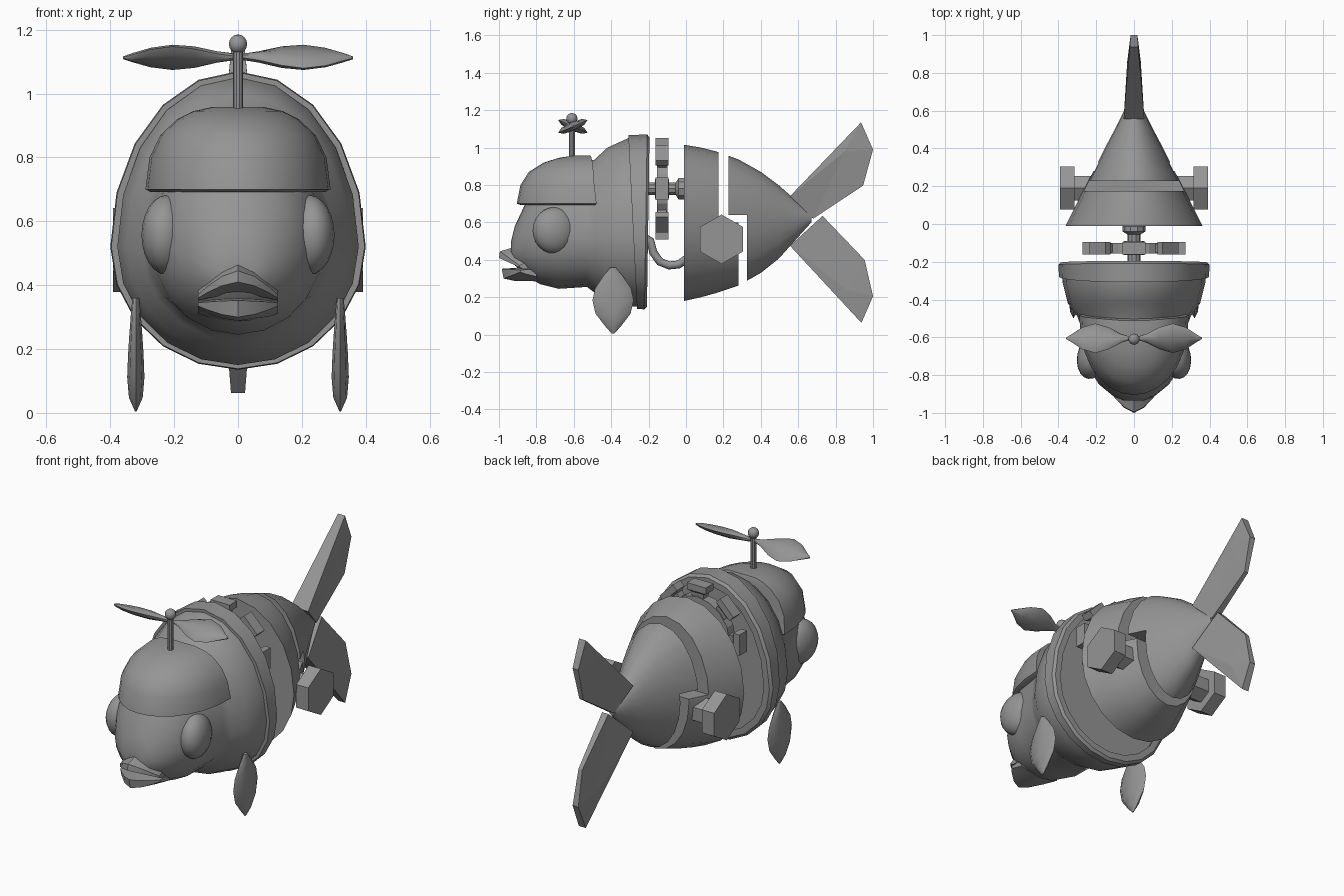
import bpy, bmesh, math
from mathutils import Vector

if "Cube" in bpy.data.objects:
    bpy.data.objects.remove(bpy.data.objects["Cube"])

metal = bpy.data.materials.new("grey_metal")
metal.diffuse_color = (0.3, 0.3, 0.3, 1)
metal.use_nodes = True
metal.node_tree.nodes["Principled BSDF"].inputs["Base Color"].default_value = metal.diffuse_color


def finish(name, bm, angle=35):
    """Turn a bmesh into a shaded object."""
    bmesh.ops.recalc_face_normals(bm, faces=bm.faces)
    me = bpy.data.meshes.new(name)
    bm.to_mesh(me)
    bm.free()
    me.materials.append(metal)
    ob = bpy.data.objects.new(name, me)
    bpy.context.collection.objects.link(ob)
    if angle:
        bpy.ops.object.select_all(action='DESELECT')
        ob.select_set(True)
        bpy.context.view_layer.objects.active = ob
        bpy.ops.object.shade_smooth_by_angle(angle=math.radians(angle))
    return ob


def loft(name, rings, angle=35, closed=False, bm=None):
    """Skin a list of equal-length point rings, with end caps or closed."""
    bm = bm or bmesh.new()
    vs = [[bm.verts.new(p) for p in r] for r in rings]
    n = len(vs[0])
    pairs = list(zip(vs, vs[1:])) + ([(vs[-1], vs[0])] if closed else [])
    for a, b in pairs:
        for i in range(n):
            j = (i + 1) % n
            bm.faces.new((a[i], a[j], b[j], b[i]))
    if not closed:
        bm.faces.new(vs[0])
        bm.faces.new(vs[-1])
    return finish(name, bm, angle) if name else bm


def egg(y, zb, zt, w, zw, n=20, lean=0.0):
    """Egg-shaped cross-section: widest at height zw, optionally leaning."""
    pts = []
    for i in range(n):
        a = 2 * math.pi * i / n
        s = math.cos(a)
        z = zw + s * ((zt - zw) if s > 0 else (zw - zb))
        pts.append((w * math.sin(a), y + lean * (z - 0.6), z))
    return pts


def prism(name, outline, frame, angle=0):
    """Extrude a 2D outline; frame(u, v, side) places each point."""
    return loft(name, [[frame(u, v, s) for u, v in outline] for s in (0, 1)], angle)


def circle(r, n, phase=0.0):
    return [(r * math.cos(2 * math.pi * i / n + phase),
             r * math.sin(2 * math.pi * i / n + phase)) for i in range(n)]


def rod(name, a, b, r, n=10):
    """Straight rod between two points."""
    a, b = Vector(a), Vector(b)
    q = (b - a).to_track_quat('Z', 'Y')
    return loft(name, [[p + q @ Vector((u, v, 0)) for u, v in circle(r, n)] for p in (a, b)])


# Head with a creased neck
loft("head", [egg(*r) for r in (
    (-.935, .41, .50, .05, .45), (-.915, .37, .58, .105, .46), (-.85, .31, .72, .185, .50),
    (-.78, .27, .84, .23, .52), (-.68, .245, .91, .265, .52), (-.53, .255, .93, .285, .52),
    (-.49, .225, .935, .30, .52), (-.42, .18, 1.0, .35, .52), (-.31, .15, 1.05, .378, .52),
    (-.235, .15, 1.05, .378, .52))], 40)

# Collar around the back of the head
loft("collar", [egg(y, .135 + d, 1.07 - d, .4 - d, .52, 20, l) for y, d, l in (
    (-.285, .03, -.05), (-.285, .003, -.05), (-.215, 0, .015),
    (-.202, .014, .015), (-.202, .05, .015))], 30, closed=True)

# Cap: rounded front, flat back
def cap_ring(z, yf, yb, w, n=14):
    return [(w * math.cos(math.pi * i / n), yb + (yf - yb) * math.sin(math.pi * i / n) ** .9, z)
            for i in range(n + 1)]

loft("cap", [cap_ring(*r) for r in (
    (.692, -.88, -.485, .275), (.70, -.905, -.478, .29), (.80, -.885, -.49, .277),
    (.87, -.84, -.495, .243), (.92, -.76, -.50, .19), (.945, -.68, -.505, .14),
    (.958, -.60, -.51, .08))], 40)

# Lips, lofted across the mouth
def lip(name, mid, edge):
    rings = []
    for x in (-.125, -.095, -.05, 0, .05, .095, .125):
        t = (abs(x) / .125) ** 1.6
        rings.append([(x, m[0] + (e[0] - m[0]) * t, m[1] + (e[1] - m[1]) * t)
                      for m, e in zip(mid, edge)])
    loft(name, rings, 30)

lip("upper_lip", [(-.86, .50), (-.93, .465), (-.995, .445), (-1.0, .41), (-.90, .372), (-.84, .38)],
    [(-.80, .40), (-.86, .385), (-.89, .37), (-.89, .36), (-.87, .352), (-.80, .35)])
lip("lower_lip", [(-.82, .36), (-.90, .358), (-.985, .352), (-.975, .30), (-.92, .288), (-.80, .285)],
    [(-.80, .35), (-.85, .348), (-.885, .345), (-.885, .335), (-.86, .325), (-.80, .31)])

# Leaf: lens-section blade along a spine, used for fins and propeller
def leaf(name, root, tip, chord, thick, widths):
    root, tip, chord, thick = map(Vector, (root, tip, chord, thick))
    rings = []
    for t, w, h in widths:
        c = root.lerp(tip, t)
        rings.append([c + chord * (w * math.cos(a)) + thick * (h * math.sin(a))
                      for a in [k * math.pi / 4 for k in range(8)]])
    loft(name, rings, 40)

FIN = ((0, .12, .4), (.12, .45, .55), (.32, .88, .75), (.5, 1, .9), (.7, .85, 1), (.88, .4, .8), (1, .06, .1))
BLADE = ((0, .08, .5), (.15, .3, .7), (.35, .75, 1), (.55, 1, 1), (.75, .75, .8), (.92, .25, .5), (1, .05, .2))

for side, s in (("left", -1), ("right", 1)):
    # Bulging eyes
    bm = bmesh.new()
    bmesh.ops.create_uvsphere(bm, u_segments=20, v_segments=12, radius=1)
    for v in bm.verts:
        x, y, z = v.co
        v.co = (s * (.222 + .078 * x - .02 * y), -.702 + .118 * y + .01 * x, .557 + .125 * z)
    finish(side + "_eye", bm, 60)

    # Pectoral fin and propeller blade
    leaf(side + "_fin", (s * .32, -.39, .36), (s * .32, -.39, .005), (0, .11, 0), (.027, 0, 0), FIN)
    leaf(side + "_propeller_blade", (s * .015, -.605, 1.115), (s * .36, -.605, 1.112),
         (0, .078, s * .034), (0, -s * .009, .022), BLADE)

    # Hexagonal bolt on the flank
    prism(side + "_bolt_head", circle(.132, 6, math.pi / 2),
          lambda u, v, k: (s * (.315 + .077 * k), .19 + u, .51 + v))
    prism(side + "_bolt_shank", circle(.075, 6, math.pi / 2),
          lambda u, v, k: (s * (.15 + .17 * k), .19 + u, .51 + v))

# Propeller mast and knob
rod("propeller_mast", (0, -.61, .94), (0, -.61, 1.15), .016)
bm = bmesh.new()
bmesh.ops.create_uvsphere(bm, u_segments=10, v_segments=8, radius=.03)
bmesh.ops.translate(bm, verts=bm.verts, vec=(0, -.61, 1.155))
finish("propeller_knob", bm, 50)

# Gear in the gap: rim, teeth, spokes and axle
GZ = .78
loft("gear_rim", [[(r * math.cos(a), y, GZ + r * math.sin(a))
                   for a in [k * math.pi / 8 for k in range(16)]]
                  for r, y in ((.15, -.155), (.205, -.155), (.205, -.1), (.15, -.1))], 0, closed=True)
for i in range(8):
    a = i * math.pi / 4
    c, d = math.cos(a), math.sin(a)

    def radial(r, t, y):
        return (r * c - t * d, y, GZ + r * d + t * c)
    loft(f"gear_tooth_{i + 1}", [[radial(r, t * h, -.128 + q * e) for t, q in
                                 ((-1, -1), (1, -1), (1, 1), (-1, 1))]
                                for r, h, e in ((.19, .035, .022), (.225, .04, .025),
                                                (.235, .06, .034), (.272, .06, .034))], 0)
    if i % 2 == 0:
        rod(f"gear_spoke_{i // 2 + 1}", radial(.03, 0, -.128), radial(.17, 0, -.128), .025, 6)
loft("axle", [[(u, y, GZ + v) for u, v in circle(r, 10)] for y, r in (
    (-.24, .035), (-.165, .035), (-.165, .055), (-.09, .055), (-.09, .035),
    (-.055, .035), (-.04, .06), (-.012, .06), (0.0, .05))], 30)

# Loose cable hanging below the gear
path = [(-.24, .53), (-.19, .50), (-.175, .44), (-.14, .39), (-.09, .37), (-.04, .375), (.01, .41)]
rings = []
for i, (y, z) in enumerate(path):
    a, b = path[max(i - 1, 0)], path[min(i + 1, len(path) - 1)]
    n = Vector((0, a[1] - b[1], b[0] - a[0])).normalized()
    rings.append([Vector((u, y, z)) + n * v for u, v in circle(.022, 8)])
loft("cable", rings, 60)

# Tapering rear body
body = loft("body", [egg(*r) for r in (
    (-.01, .18, 1.015, .362, .56), (.08, .20, 1.0, .318, .56), (.17, .225, .977, .272, .57),
    (.28, .262, .937, .215, .58), (.40, .33, .87, .155, .60), (.50, .41, .795, .102, .61),
    (.58, .50, .725, .062, .62), (.67, .60, .65, .02, .625))], 40)

# Stepped slot that splits the body in two
slot = prism("slot_cutter", [(.175, 1.3), (.175, .60), (.28, .60), (.28, 0), (.325, 0),
                             (.325, .64), (.228, .64), (.228, 1.3)],
             lambda u, v, k: (-.6 + 1.2 * k, u, v))
slot.hide_render = True
slot.hide_viewport = True
cut = body.modifiers.new("slot", 'BOOLEAN')
cut.operation = 'DIFFERENCE'
cut.solver = 'EXACT'
cut.object = slot

# Tail fins: thick leading edge and ridge, thin trailing edge
def tail(name, lead_a, lead_b, tip, back, root, ridge):
    bm = bmesh.new()
    pts = ((lead_a, .055), (lead_b, .022), (tip, .018), (back, .012), (root, .02), (ridge, .036))
    cols = [[bm.verts.new((s * w, y, z)) for (y, z), w in pts] for s in (-1, 1)]
    for c in cols:
        for i in range(5):
            bm.faces.new((c[i], c[(i + 1) % 5], c[5]))
    for i in range(5):
        j = (i + 1) % 5
        bm.faces.new((cols[0][i], cols[0][j], cols[1][j], cols[1][i]))
    finish(name, bm, 0)

tail("upper_tail_fin", (.556, .74), (.936, 1.135), (1.0, .99), (.947, .797), (.68, .62), (.85, .98))
tail("lower_tail_fin", (.556, .475), (.938, .063), (1.0, .205), (.955, .40), (.73, .635), (.86, .24))
